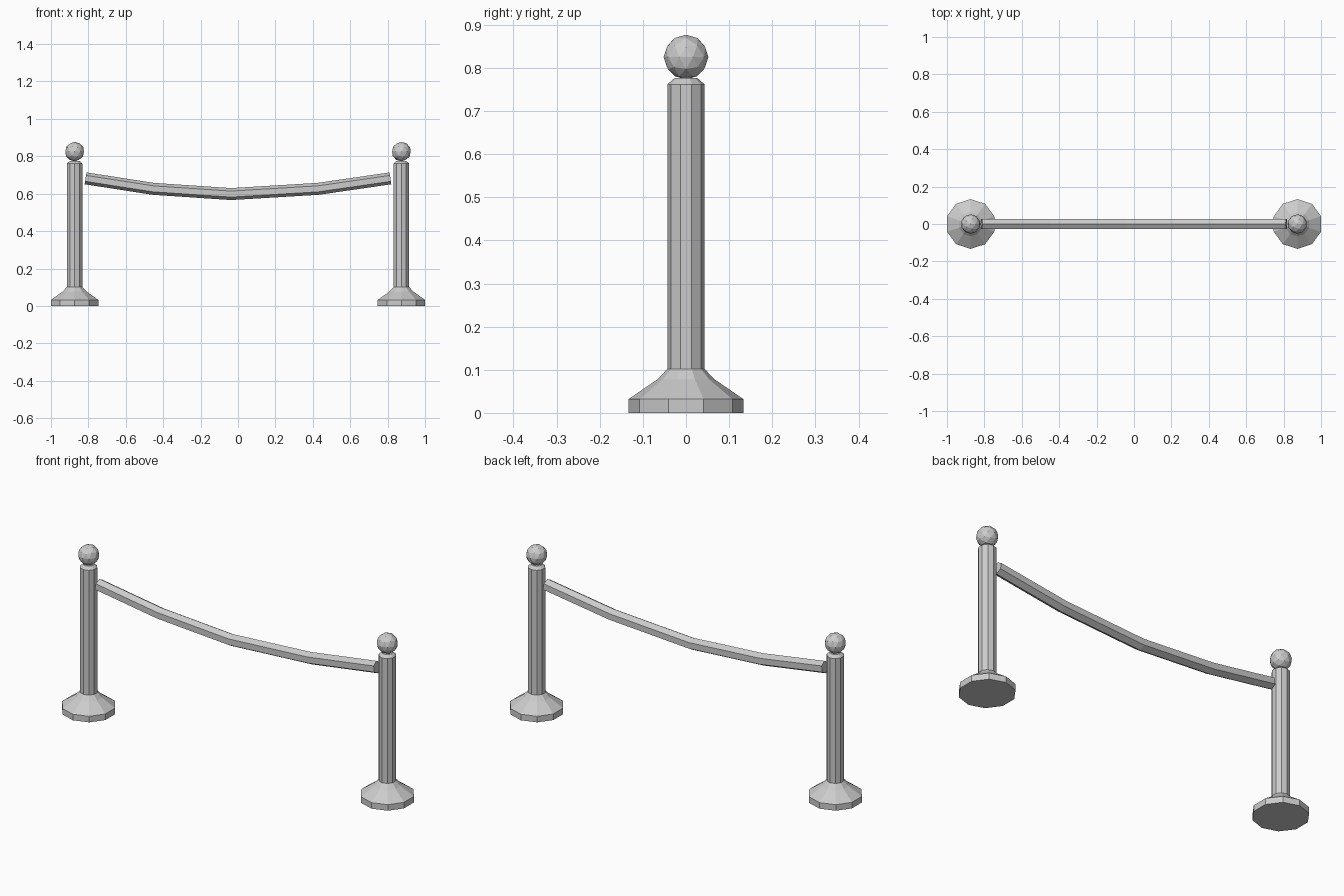
import bpy, bmesh
from math import sin, cos, pi, radians
from mathutils import Vector

if "Cube" in bpy.data.objects:
    bpy.data.objects.remove(bpy.data.objects["Cube"])


def add_object(name, bm):
    bmesh.ops.recalc_face_normals(bm, faces=bm.faces)
    mesh = bpy.data.meshes.new(name)
    bm.to_mesh(mesh)
    bm.free()
    ob = bpy.data.objects.new(name, mesh)
    bpy.context.collection.objects.link(ob)
    return ob


def loft(name, rings):
    """Skin a list of point rings and cap both ends."""
    bm = bmesh.new()
    loops = [[bm.verts.new(p) for p in ring] for ring in rings]
    n = len(loops[0])
    for a, b in zip(loops, loops[1:]):
        for i in range(n):
            j = (i + 1) % n
            bm.faces.new((a[i], a[j], b[j], b[i]))
    bm.faces.new(loops[0][::-1])
    bm.faces.new(loops[-1])
    return add_object(name, bm)


def turned(name, x, profile, sides=10):
    """Lathe a (radius, z) profile, with corners on the y axis."""
    angles = [pi / 2 + 2 * pi * i / sides for i in range(sides)]
    return loft(name, [[(x + r * cos(a), r * sin(a), z) for a in angles]
                       for r, z in profile])


BASE = [(0.133, 0), (0.133, 0.032), (0.066, 0.078), (0.043, 0.102)]
POLE = [(0.043, 0.102), (0.043, 0.762), (0.027, 0.776)]

# Two posts: weighted base, pole and faceted ball
for side, x in (("left", -0.8735), ("right", 0.8735)):
    turned(side + "_post", x, BASE + POLE[1:])
    bm = bmesh.new()
    bmesh.ops.create_icosphere(bm, subdivisions=2, radius=0.052)
    ball = add_object(side + "_ball", bm)
    ball.location = (x, 0, 0.825)

# Sagging hexagonal rope, with rings mitred at each bend
path = [Vector((x, 0, z)) for x, z in
        ((-0.815, 0.682), (-0.453, 0.626), (-0.037, 0.598), (0.428, 0.626), (0.815, 0.682))]
rings = []
for i, p in enumerate(path):
    before = (p - path[max(i - 1, 0)]).normalized()
    after = (path[min(i + 1, len(path) - 1)] - p).normalized()
    t = (before + after).normalized()
    up = Vector((-t.z, 0, t.x))
    rings.append([p + 0.032 * (up * cos(radians(60 * k)) + Vector((0, 1, 0)) * sin(radians(60 * k)))
                  for k in range(6)])
loft("rope", rings)
